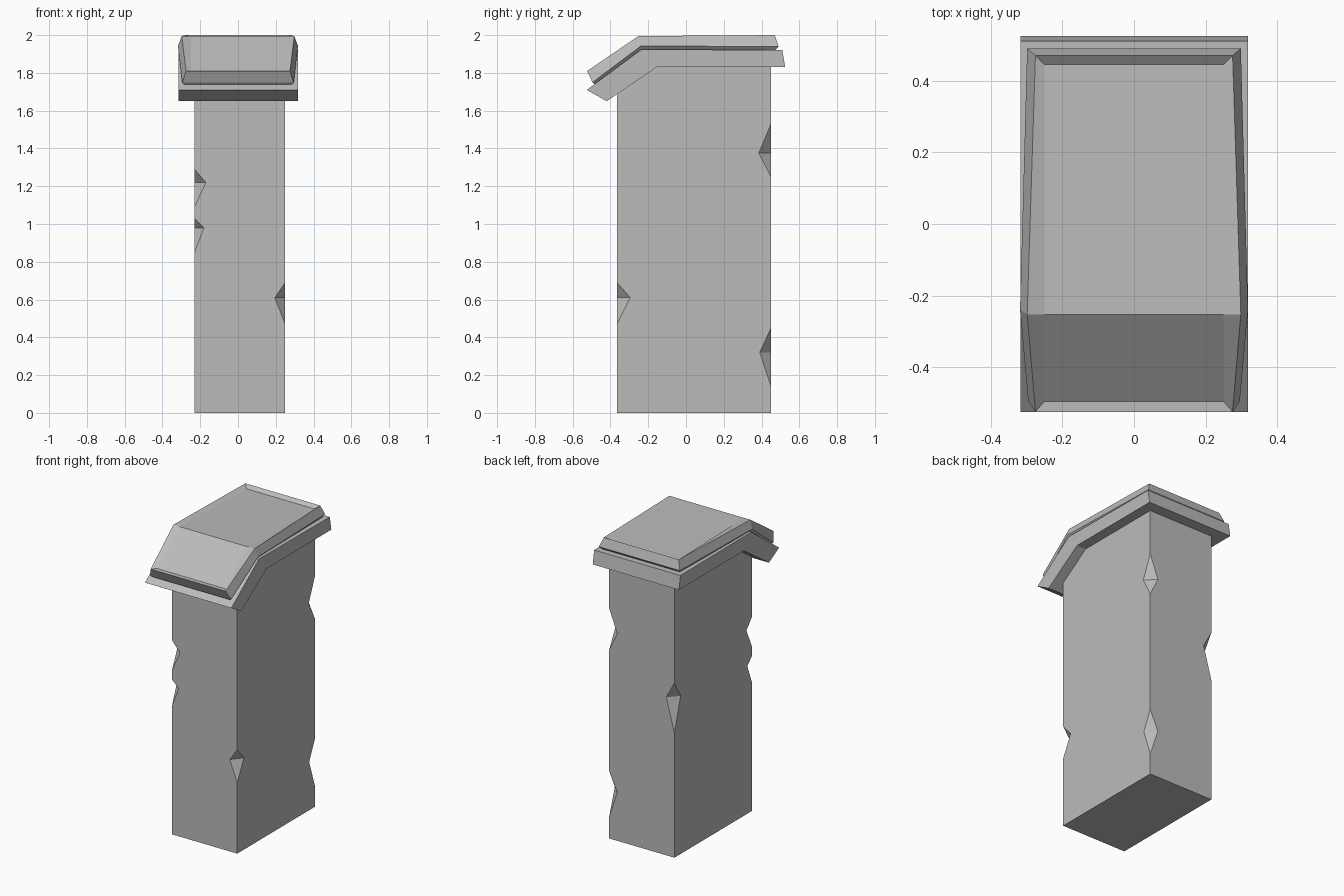
import bpy
import bmesh
from mathutils import Vector

if "Cube" in bpy.data.objects:
    bpy.data.objects.remove(bpy.data.objects["Cube"])

GREY = (0.5, 0.5, 0.5, 1)
stone = bpy.data.materials.new("grey_stone")
stone.use_nodes = True
stone.diffuse_color = GREY
stone.node_tree.nodes["Principled BSDF"].inputs["Base Color"].default_value = GREY


def finish(name, bm):
    bmesh.ops.recalc_face_normals(bm, faces=bm.faces)
    mesh = bpy.data.meshes.new(name)
    bm.to_mesh(mesh)
    bm.free()
    mesh.materials.append(stone)
    obj = bpy.data.objects.new(name, mesh)
    bpy.context.collection.objects.link(obj)
    return obj


def side_prism(name, profile, x0, x1):
    """Extrude a (y, z) side profile from x0 to x1."""
    bm = bmesh.new()
    face = bm.faces.new([bm.verts.new((x0, y, z)) for y, z in profile])
    grown = bmesh.ops.extrude_face_region(bm, geom=[face])["geom"]
    moved = [v for v in grown if isinstance(v, bmesh.types.BMVert)]
    bmesh.ops.translate(bm, verts=moved, vec=(x1 - x0, 0, 0))
    return finish(name, bm)


# Pillar shaft, its top hidden inside the cap
LEFT, RIGHT, FRONT, BACK = 0.25, -0.23, -0.365, 0.45
pillar = side_prism("pillar_shaft", [
    (FRONT, 0), (BACK, 0), (BACK, 1.84), (-0.16, 1.84), (FRONT, 1.70)], RIGHT, LEFT)


# Wedge chips knocked out of the vertical corners
def chip(x, y, low, mid, high, dx, dy):
    inward_x = -dx if x > 0 else dx
    inward_y = -dy if y > 0 else dy
    points = [Vector(p) for p in (
        (x, y, low), (x, y, high),
        (x + inward_x, y, mid), (x, y + inward_y, mid))]
    centre = (points[2] + points[3]) / 2
    bm = bmesh.new()
    verts = [bm.verts.new(centre + (p - centre) * 2) for p in points]
    bmesh.ops.convex_hull(bm, input=verts)
    cutter = finish("chip_cutter", bm)
    cutter.hide_render = True
    mod = pillar.modifiers.new("chip", "BOOLEAN")
    mod.operation = "DIFFERENCE"
    mod.solver = "EXACT"
    mod.object = cutter
    bpy.context.view_layer.objects.active = pillar
    bpy.ops.object.modifier_apply(modifier=mod.name)
    bpy.data.objects.remove(cutter)


chip(RIGHT, FRONT, 1.09, 1.22, 1.29, 0.06, 0.06)
chip(RIGHT, FRONT, 0.85, 0.98, 1.03, 0.05, 0.05)
chip(LEFT, FRONT, 0.47, 0.61, 0.69, 0.055, 0.07)
chip(LEFT, BACK, 1.25, 1.375, 1.53, 0.06, 0.065)
chip(LEFT, BACK, 0.14, 0.32, 0.45, 0.06, 0.06)
chip(RIGHT, BACK, 0.83, 1.05, 1.16, 0.06, 0.065)

# Lower cap slab, bent down at the front
side_prism("lower_cap_slab", [
    (-0.525, 1.71), (-0.42, 1.65), (-0.155, 1.83), (0.525, 1.83),
    (0.51, 1.92), (-0.235, 1.925)], -0.316, 0.318)

# Upper cap slab: front, fold and back stations,
# each listing half width, y, z for base, flare, rim and sunken panel
stations = [
    [(0.28, -0.48, 1.735), (0.295, -0.495, 1.75), (0.275, -0.524, 1.81), (0.25, -0.495, 1.81)],
    [(0.295, -0.235, 1.92), (0.318, -0.24, 1.942), (0.298, -0.252, 1.995), (0.25, -0.252, 1.994)],
    [(0.28, 0.465, 1.915), (0.298, 0.49, 1.94), (0.275, 0.47, 2.0), (0.25, 0.445, 1.98)],
]
bm = bmesh.new()
rings = []
for station in stations:
    pts = station + [(-x, y, z) for x, y, z in reversed(station)]
    rings.append([bm.verts.new(p) for p in pts])
count = len(rings[0])
for a, b in zip(rings, rings[1:]):
    for i in range(count):
        j = (i + 1) % count
        bm.faces.new((a[i], a[j], b[j], b[i]))
for ring in (rings[0], rings[-1]):
    for i in range(len(stations[0]) - 1):
        bm.faces.new((ring[i], ring[i + 1], ring[-2 - i], ring[-1 - i]))
finish("upper_cap_slab", bm)
